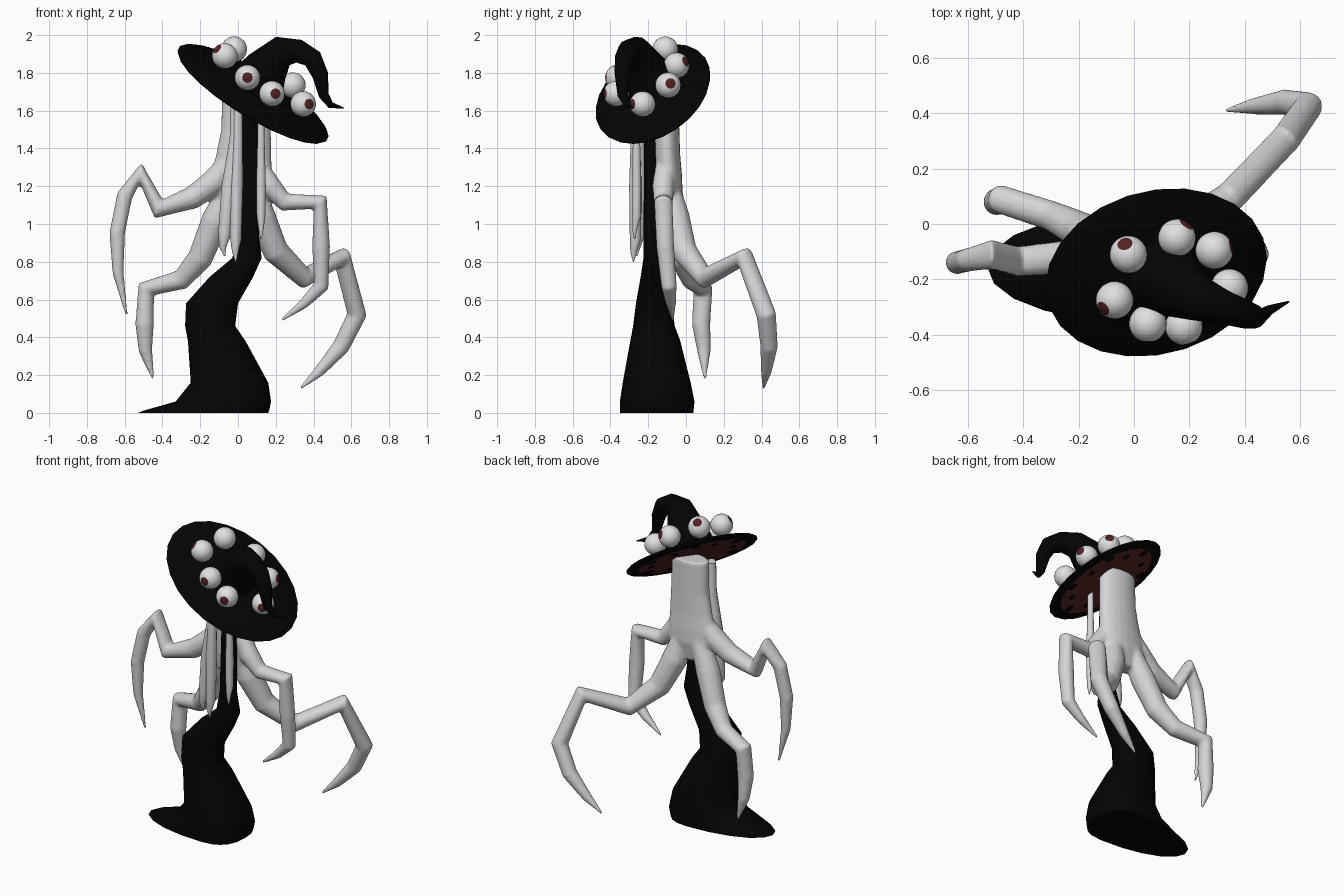
import bpy, bmesh, math
from mathutils import Vector

cube = bpy.data.objects.get("Cube")
if cube:
    bpy.data.objects.remove(cube)


def material(name, rgb):
    m = bpy.data.materials.new(name)
    m.use_nodes = True
    m.diffuse_color = (*rgb, 1)
    m.node_tree.nodes["Principled BSDF"].inputs["Base Color"].default_value = (*rgb, 1)
    return m


BLACK = material("black cloth", (0.001, 0.001, 0.001))
SKIN = material("pale grey skin", (0.66, 0.66, 0.68))
WHITE = material("eye white", (0.75, 0.75, 0.75))
RED = material("dark red", (0.085, 0.016, 0.016))


def loft(bm, rings):
    """Bridge rings of points into a capped surface."""
    rows = [[bm.verts.new(p) for p in ring] for ring in rings]
    n = len(rows[0])
    for a, b in zip(rows, rows[1:]):
        for i in range(n):
            j = (i + 1) % n
            bm.faces.new((a[i], a[j], b[j], b[i]))
    bm.faces.new(rows[0][::-1])
    bm.faces.new(rows[-1])


def tube(bm, path, sides=12):
    """Tapered limb along (x, y, z, radius) points."""
    pts = [Vector(p[:3]) for p in path]
    side, rings, last = None, [], None
    for i, p in enumerate(pts):
        before = (p - pts[i - 1]).normalized() if i else Vector()
        after = (pts[i + 1] - p).normalized() if i < len(pts) - 1 else Vector()
        t = (before + after).normalized()
        if side is None:
            side = t.orthogonal().normalized()
        else:
            side = last.rotation_difference(t) @ side
        last = t
        up = t.cross(side)
        rings.append([p + path[i][3] * (side * math.cos(a) + up * math.sin(a))
                      for a in (math.tau * k / sides for k in range(sides))])
    loft(bm, rings)


def finish(bm, name, mats, angle=40):
    bmesh.ops.recalc_face_normals(bm, faces=bm.faces)
    me = bpy.data.meshes.new(name)
    bm.to_mesh(me)
    bm.free()
    ob = bpy.data.objects.new(name, me)
    bpy.context.collection.objects.link(ob)
    for m in mats:
        me.materials.append(m)
    bpy.ops.object.select_all(action='DESELECT')
    ob.select_set(True)
    bpy.context.view_layer.objects.active = ob
    bpy.ops.object.shade_smooth_by_angle(angle=math.radians(angle))
    return ob


def oval(x0, x1, y0, y1, z, mid, power=1, sides=20):
    """Flat oval whose halves meet at x = mid; a power below 1 squares the right half."""
    ring = []
    for k in range(sides):
        c, s = math.cos(math.tau * k / sides), math.sin(math.tau * k / sides)
        if c > 0:
            c, s = c ** power, math.copysign(abs(s) ** power, s)
        ring.append((mid + c * (x1 - mid if c > 0 else mid - x0),
                     (y0 + y1) / 2 + s * (y1 - y0) / 2, z))
    return ring


# Dress: crooked column flaring into a trailing hem
bm = bmesh.new()
loft(bm, [oval(*s, .8) for s in (
    (-.53, .16, -.35, .04, 0, -.03), (-.50, .165, -.35, .04, .012, -.03),
    (-.33, .175, -.35, .045, .06, -.04), (-.25, .16, -.335, .025, .16, -.05),
    (-.265, .04, -.295, -.03, .38, -.11), (-.28, -.015, -.28, -.06, .46, -.14),
    (-.275, .0, -.265, -.075, .58, -.13), (-.15, .08, -.24, -.10, .72, -.03),
    (-.03, .125, -.225, -.12, .82, .05), (.0, .11, -.225, -.14, .95, .06),
    (.02, .105, -.22, -.14, 1.6, .06))])
finish(bm, "dress", [BLACK])

# Torso and four clawed limbs, fused into one skin
bm = bmesh.new()
loft(bm, [oval(*s, .035) for s in (
    (-.09, .14, -.145, -.04, 1.06), (-.165, .18, -.16, -.018, 1.18),
    (-.145, .18, -.165, -.022, 1.27), (-.118, .178, -.17, -.03, 1.36),
    (-.09, .175, -.175, -.035, 1.5), (-.085, .17, -.175, -.04, 1.71))])
LIMBS = (
    ((-.04, -.1, 1.34, .05), (-.13, -.11, 1.22, .07), (-.24, -.12, 1.14, .062),
     (-.42, -.135, 1.08, .055), (-.515, -.11, 1.27, .055), (-.6, -.13, 1.15, .043),
     (-.64, -.14, .95, .042), (-.635, -.14, .74, .03), (-.59, -.13, .52, .008)),
    ((-.02, -.085, 1.25, .05), (-.12, -.06, 1.02, .075), (-.2, -.02, .82, .068),
     (-.3, .03, .705, .055), (-.485, .09, .655, .052), (-.495, .08, .47, .05),
     (-.49, .095, .33, .037), (-.45, .1, .18, .008)),
    ((.1, -.11, 1.32, .05), (.17, -.12, 1.2, .06), (.25, -.12, 1.115, .05),
     (.435, -.12, 1.115, .05), (.44, -.11, .88, .048), (.44, -.09, .67, .042),
     (.35, -.08, .58, .028), (.23, -.07, .49, .008)),
    ((.08, -.09, 1.22, .05), (.12, -.06, 1.04, .08), (.2, -.01, .855, .07),
     (.35, .1, .715, .057), (.55, .31, .825, .055), (.63, .425, .52, .053),
     (.545, .44, .35, .047), (.43, .425, .22, .03), (.33, .41, .13, .008)))
for limb in LIMBS:
    tube(bm, limb)
torso = finish(bm, "torso_and_limbs", [SKIN], 180)
fuse = torso.modifiers.new("fuse", 'REMESH')
fuse.mode = 'VOXEL'
fuse.voxel_size = 0.009
fuse.use_smooth_shade = True
relax = torso.modifiers.new("relax", 'SMOOTH')
relax.iterations = 8

# Hanging front strands with pointed ends: slim at the top, fuller below
for i, (x, drift, y, tip, r) in enumerate((
        (-.015, -.055, -.25, .83, .04), (.0, -.012, -.268, .80, .034),
        (.122, .0, -.262, .92, .026))):
    bm = bmesh.new()
    tube(bm, [(x, y, 1.64, r * .65), (x, y, 1.45, r * .75), (x + drift * .6, y, 1.2, r),
              (x + drift, y, tip + .12, r * .9),
              (x + drift * 1.2, y - .01, tip + .05, r * .5),
              (x + drift, y - .01, tip, .003)])
    finish(bm, f"front_strand_{i + 1}", [SKIN], 60)

# Tilted oval hat brim
CENTRE = Vector((.08, -.175, 1.69))
NORMAL = Vector((.49, -.36, .79)).normalized()


def on_brim(u, v, h):
    x, y = .4 * u, .05 * u + .3 * v
    return CENTRE + Vector((x, y, -.62 * x + .456 * y)) + NORMAL * h


def brim_ring(rho, h, sides=24):
    return [on_brim(rho * math.cos(a), rho * math.sin(a), h)
            for a in (math.tau * k / sides for k in range(sides))]


bm = bmesh.new()
loft(bm, [brim_ring(*p) for p in (
    (.1, -.012), (.82, -.012), (.98, -.01), (1, 0), (.96, .012),
    (.7, .03), (.45, .05), (.3, .07), (.05, .09))])
bmesh.ops.recalc_face_normals(bm, faces=bm.faces)
for f in bm.faces:
    f.material_index = int(f.normal.dot(NORMAL) < -.9 and
                           all((v.co - on_brim(0, 0, 0)).dot(NORMAL) < -.011 for v in f.verts))
finish(bm, "hat_brim", [BLACK, RED], 50)

# Dark spots on the lining
bm = bmesh.new()
for k in range(12):
    a = math.tau * k / 12
    rho, size = ((.74, .075), (.62, .055))[k % 2]
    u, v = rho * math.cos(a), rho * math.sin(a)
    loft(bm, [[on_brim(u + size * math.cos(b), v + size * math.sin(b), h)
               for b in (math.tau * j / 10 for j in range(10))] for h in (-.012, -.016)])
finish(bm, "lining_spots", [BLACK])

# Curling hat crown
bm = bmesh.new()
tube(bm, [(.09, -.18, 1.72, .16), (.15, -.22, 1.82, .12), (.235, -.27, 1.915, .083),
          (.32, -.30, 1.915, .063), (.395, -.325, 1.875, .053), (.435, -.335, 1.79, .043),
          (.455, -.335, 1.68, .027), (.49, -.31, 1.63, .018), (.56, -.28, 1.613, .003)])
finish(bm, "hat_crown", [BLACK], 60)

# Eyes around the crown: centre, gaze
EYES = (((-.07, -.275, 1.89), (-.65, -.48, .58)), ((-.02, -.11, 1.925), (-.2, .6, .75)),
        ((.05, -.36, 1.775), (0, -1, 0)), ((.18, -.37, 1.69), (.3, -.95, 0)),
        ((.345, -.23, 1.635), (.5, -.85, 0)), ((.29, -.095, 1.735), (.95, .2, .15)),
        ((.155, -.05, 1.84), (.5, .7, .3)))
for i, (pos, gaze) in enumerate(EYES):
    bm = bmesh.new()
    bmesh.ops.create_uvsphere(bm, u_segments=24, v_segments=15, radius=.068)
    for f in bm.faces:
        f.material_index = int(f.calc_center_median().z > .061)
    eye = finish(bm, f"eye_{i + 1}", [WHITE, RED], 180)
    eye.location = pos
    eye.rotation_euler = Vector(gaze).to_track_quat('Z', 'Y').to_euler()
